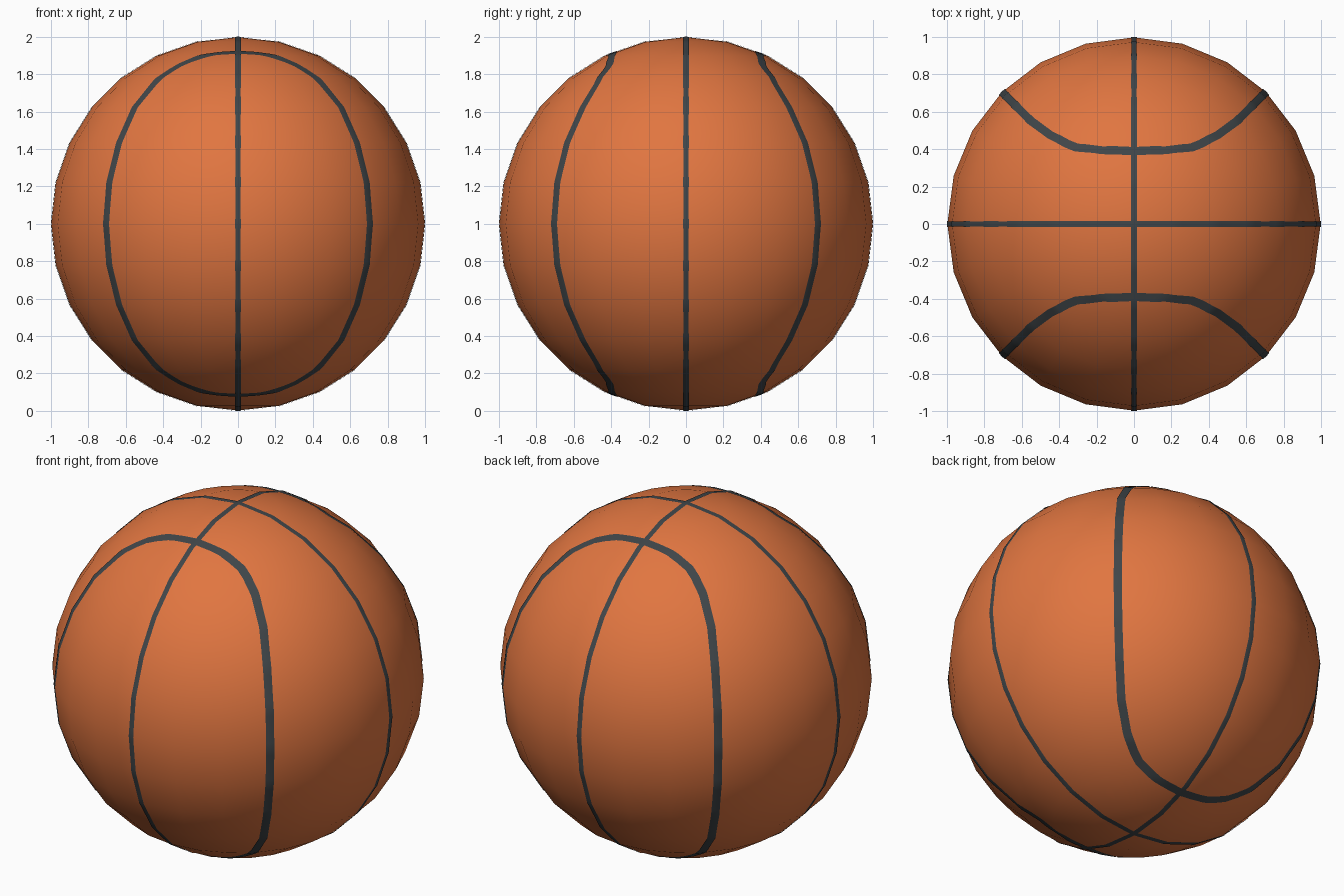
import bpy, bmesh, math
from mathutils import Vector
from mathutils.bvhtree import BVHTree

if "Cube" in bpy.data.objects:
    bpy.data.objects.remove(bpy.data.objects["Cube"])

CENTRE = Vector((0, 0, 1))


def material(name, rgb):
    m = bpy.data.materials.new(name)
    m.diffuse_color = (*rgb, 1)
    m.use_nodes = True
    m.node_tree.nodes["Principled BSDF"].inputs["Base Color"].default_value = m.diffuse_color
    return m


orange = material("orange rubber", (0.75, 0.18, 0.052))
dark = material("dark grey seam", (0.05, 0.06, 0.066))


def add_object(name, bm, mat):
    mesh = bpy.data.meshes.new(name)
    bm.to_mesh(mesh)
    mesh.materials.append(mat)
    mesh.shade_smooth()
    ob = bpy.data.objects.new(name, mesh)
    ob.location = CENTRE
    bpy.context.collection.objects.link(ob)
    return ob


# Ball: low-poly sphere with smooth shading
ball = bmesh.new()
bmesh.ops.create_uvsphere(ball, u_segments=24, v_segments=14, radius=0.998)
tree = BVHTree.FromBMesh(ball)
add_object("ball", ball, orange)


def seam(name, corners, width, steps):
    """Closed thin ribbon through the corner points, laid on the ball."""
    n = len(corners)
    path = []
    for i, a in enumerate(corners):
        b = corners[(i + 1) % n]
        path += [a.lerp(b, k / steps).normalized() for k in range(steps)]
    bm = bmesh.new()
    rows = []
    for i, p in enumerate(path):
        tangent = path[(i + 1) % len(path)] - path[i - 1]
        side = p.cross(tangent).normalized()
        row = []
        for s in (-0.5, 0, 0.5):
            hit = tree.find_nearest(p + side * s * width)[0]
            row.append(bm.verts.new(hit + hit.normalized() * 0.003))
        rows.append(row)
    for i, a in enumerate(rows):
        b = rows[(i + 1) % len(rows)]
        for j in (0, 1):
            bm.faces.new((a[j], b[j], b[j + 1], a[j + 1]))
    bmesh.ops.recalc_face_normals(bm, faces=bm.faces)
    f = next(iter(bm.faces))
    if f.normal.dot(f.calc_center_median()) < 0:
        bmesh.ops.reverse_faces(bm, faces=bm.faces[:])
    add_object(name, bm, dark)


# Straight seams: two upright great circles
angles = [math.tau * i / 28 for i in range(28)]
seam("front_back_seam", [Vector((0, math.cos(a), math.sin(a))) for a in angles], 0.031, 6)
seam("left_right_seam", [Vector((math.cos(a), 0, math.sin(a))) for a in angles], 0.031, 6)

# Curved seams: one quarter, mirrored in x and z, then front and back
quarter = [(0, 0.39, 0.92), (0.17, 0.395, 0.902), (0.31, 0.412, 0.857),
           (0.36, 0.432, 0.827), (0.45, 0.478, 0.754)]
for ring in (3, 2, 1, 0):
    e = math.pi * ring / 14
    r = math.cos(e) * math.sqrt(0.5)
    quarter.append((r, r, math.sin(e)))
half = quarter + [(x, y, -z) for x, y, z in quarter[-2::-1]]
loop = half + [(-x, y, z) for x, y, z in half[-2:0:-1]]
for name, s in (("back_curved_seam", 1), ("front_curved_seam", -1)):
    seam(name, [Vector((x, s * y, z)) for x, y, z in loop], 0.047, 6)
